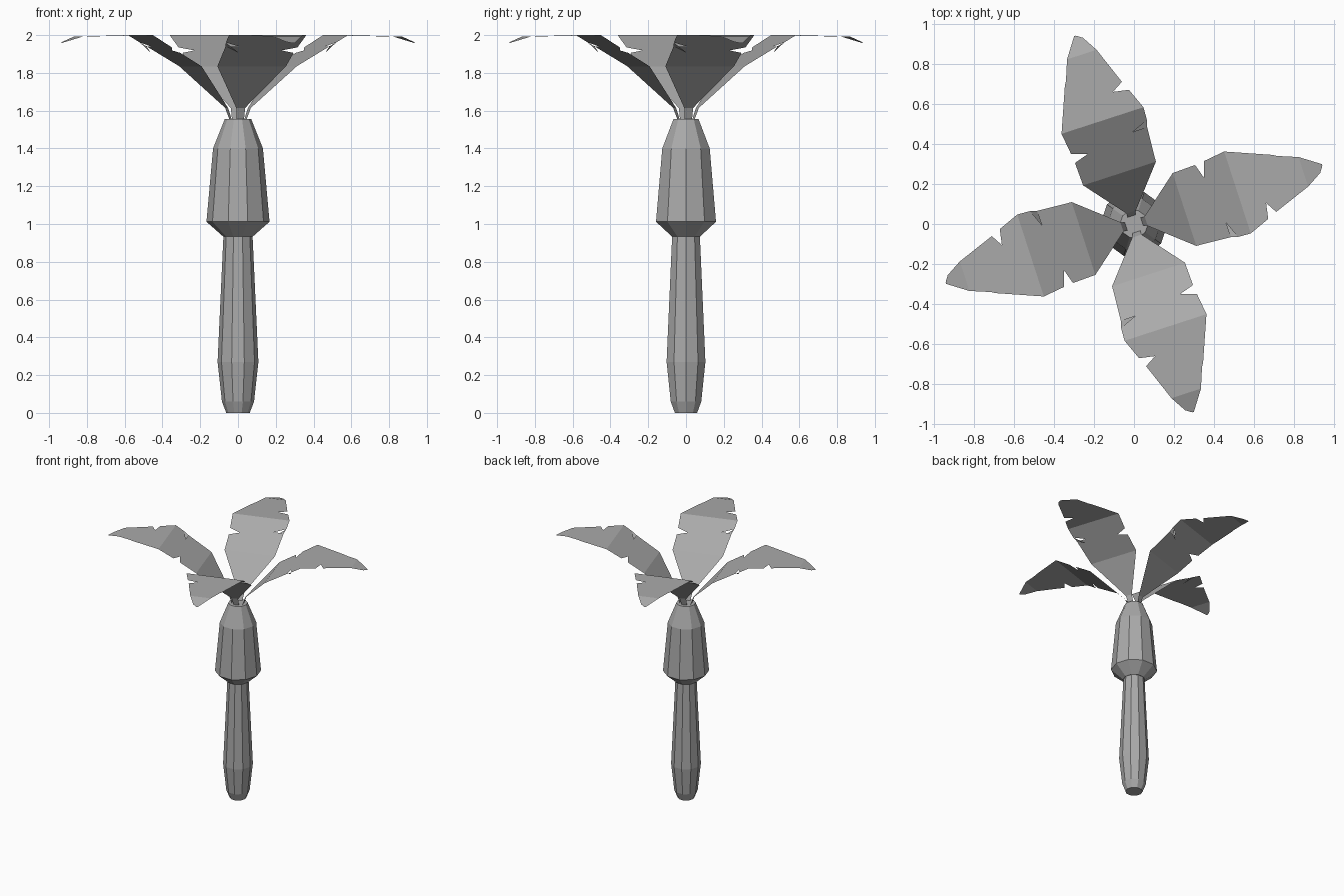
import bpy, bmesh, math

if "Cube" in bpy.data.objects:
    bpy.data.objects.remove(bpy.data.objects["Cube"])

grey = bpy.data.materials.new("plain grey")
grey.use_nodes = True
GREY = (0.4, 0.4, 0.4, 1)
grey.diffuse_color = GREY
grey.node_tree.nodes["Principled BSDF"].inputs["Base Color"].default_value = GREY


def finish(name, bm):
    mesh = bpy.data.meshes.new(name)
    bm.to_mesh(mesh)
    bm.free()
    mesh.materials.append(grey)
    return mesh


def add(name, mesh, angle=0):
    obj = bpy.data.objects.new(name, mesh)
    obj.rotation_euler.z = math.radians(angle)
    bpy.context.collection.objects.link(obj)


def turned(name, profile, sides=10):
    """Faceted solid of revolution from (radius, height) pairs."""
    bm = bmesh.new()
    rings = []
    for r, z in profile:
        rings.append([bm.verts.new((r * math.cos(math.tau * i / sides),
                                    r * math.sin(math.tau * i / sides), z))
                      for i in range(sides)])
    for low, high in zip(rings, rings[1:]):
        for i in range(sides):
            j = (i + 1) % sides
            bm.faces.new((low[i], low[j], high[j], high[i]))
    bm.faces.new(rings[0][::-1])
    bm.faces.new(rings[-1])
    return finish(name, bm)


# Trunk and the swollen crown above it
add("trunk", turned("trunk", [(.062, 0), (.085, .06), (.108, .27), (.077, .94)]))
add("crown", turned("crown", [(.08, .935), (.167, 1.012), (.132, 1.4), (.07, 1.555)]))

# Height of the leaf at each crease along its length
CREASES = [(.04, 1.55), (.062, 1.615), (.262, 1.835), (.54, 2.0), (.885, 1.992), (.984, 1.957)]


def height(s):
    for (s0, z0), (s1, z1) in zip(CREASES, CREASES[1:]):
        if s <= s1:
            break
    return z0 + (z1 - z0) * (s - s0) / (s1 - s0)


# Torn leaf edges, one list per side: (distance along, distance from midrib)
RIGHT = [(.04, .02), (.062, .03), (.262, .2), (.441, .212), (.439, .137), (.474, .222),
         (.54, .225), (.645, .183), (.66, .104), (.694, .162), (.885, .091),
         (.963, .045), (.984, .015)]
LEFT = [(.04, .02), (.062, .02), (.262, .182), (.381, .186), (.404, .111), (.43, .191),
        (.54, .205), (.763, .115), (.77, .055), (.785, .102), (.885, .064), (.984, -.005)]


def build_leaf():
    bm = bmesh.new()

    def edge(points, side):
        return [(s, bm.verts.new((s, side * t, height(s)))) for s, t in points]

    right, left = edge(RIGHT, -1), edge(LEFT, 1)
    # One flat panel between each pair of creases
    for (s0, _), (s1, _) in zip(CREASES, CREASES[1:]):
        near = [v for s, v in right if s0 <= s <= s1]
        far = [v for s, v in left if s0 <= s <= s1]
        bm.faces.new(near + far[::-1])
    # Folded flap hanging in the first tear
    flap = [bm.verts.new(right[i][1].co) for i in (3, 5, 4)]
    flap[2].co.z -= .035
    bm.faces.new(flap)
    bmesh.ops.triangulate(bm, faces=[f for f in bm.faces if len(f.verts) > 4])
    return finish("leaf", bm)


leaf = build_leaf()
for k, place in enumerate(("left", "back", "right", "front")):
    add(place + "_leaf", leaf, 18 + 90 * k)
